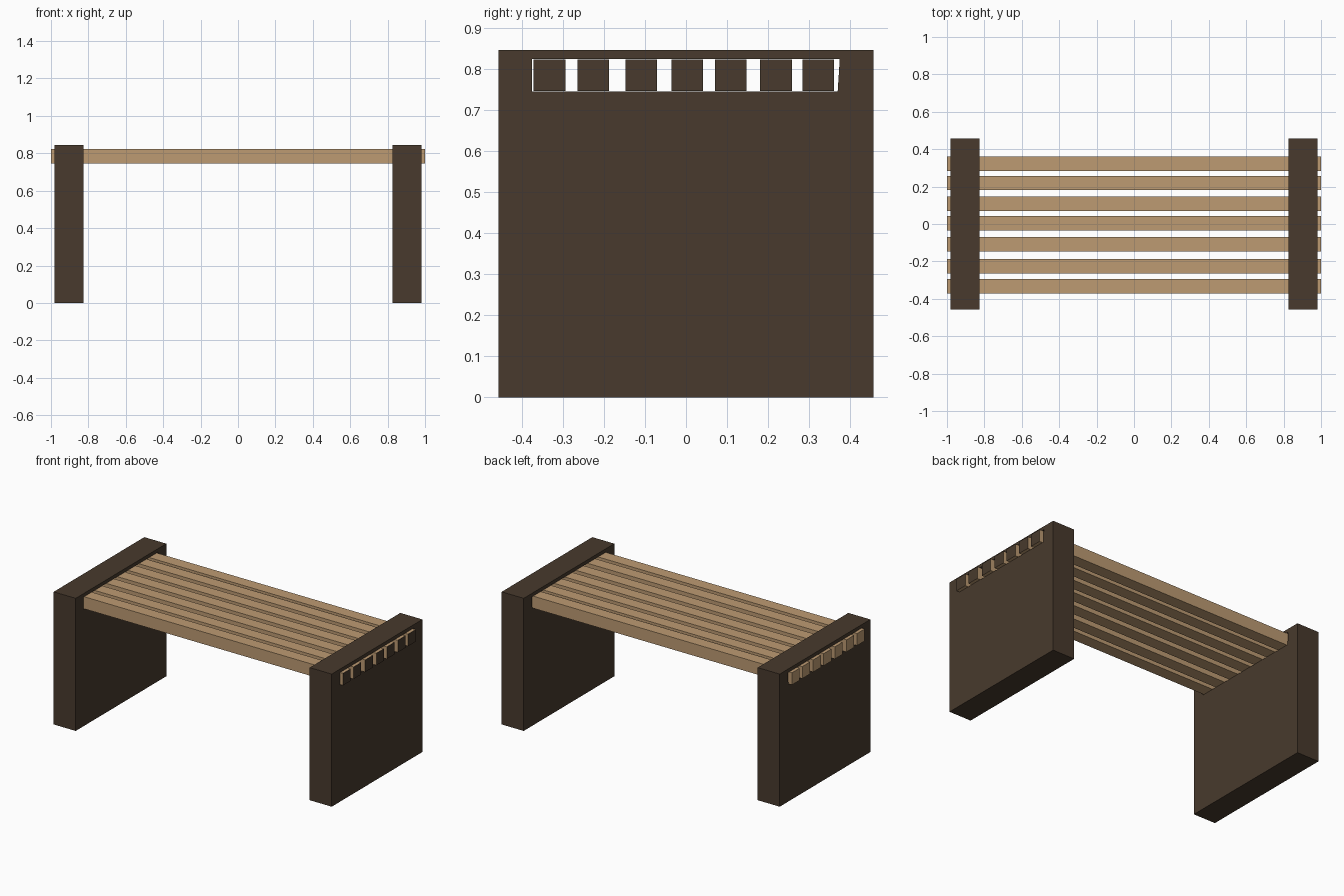
import bpy, bmesh
from mathutils import Vector

cube = bpy.data.objects.get("Cube")
if cube:
    bpy.data.objects.remove(cube, do_unlink=True)


def material(name, rgb):
    mat = bpy.data.materials.new(name)
    mat.use_nodes = True
    mat.diffuse_color = (*rgb, 1)
    mat.node_tree.nodes["Principled BSDF"].inputs["Base Color"].default_value = (*rgb, 1)
    return mat


dark_wood = material("dark brown wood", (0.065, 0.042, 0.026))
light_wood = material("light tan wood", (0.508, 0.328, 0.171))


def finish(bm, name, mats):
    bmesh.ops.recalc_face_normals(bm, faces=bm.faces)
    mesh = bpy.data.meshes.new(name)
    for mat in mats:
        mesh.materials.append(mat)
    # Second material covers the ends that face +x
    if len(mats) > 1:
        for face in bm.faces:
            face.material_index = int(face.normal.x > 0.5)
    bm.to_mesh(mesh)
    bm.free()
    obj = bpy.data.objects.new(name, mesh)
    bpy.context.collection.objects.link(obj)


# Side panels: a slotted outline extruded through the panel thickness
PANEL_IN, PANEL_OUT = 0.825, 0.98
OUTER = [(-0.456, 0), (0.456, 0), (0.456, 0.845), (-0.456, 0.845)]
SLOT = [(-0.375, 0.744), (0.369, 0.744), (0.374, 0.823), (-0.375, 0.823)]


def side_panel(name, x0, x1):
    bm = bmesh.new()
    rings = [[bm.verts.new((x0, y, z)) for y, z in ring] for ring in (OUTER, SLOT)]
    outer, slot = rings
    faces = []
    for i in range(4):
        j = (i + 1) % 4
        faces.append(bm.faces.new((outer[i], outer[j], slot[j], slot[i])))
    result = bmesh.ops.extrude_face_region(bm, geom=faces, use_keep_orig=True)
    moved = [g for g in result["geom"] if isinstance(g, bmesh.types.BMVert)]
    bmesh.ops.translate(bm, vec=Vector((x1 - x0, 0, 0)), verts=moved)
    finish(bm, name, [dark_wood])


side_panel("left_side_panel", PANEL_IN, PANEL_OUT)
side_panel("right_side_panel", -PANEL_IN, -PANEL_OUT)

# Seat slats: pass through both slots and stick out slightly
SLAT_CENTRES = [-0.332, -0.226, -0.109, 0.003, 0.109, 0.219, 0.322]
SLAT_SIZE = Vector((2, 0.077, 0.077))

for number, y in enumerate(SLAT_CENTRES, 1):
    bm = bmesh.new()
    bmesh.ops.create_cube(bm, size=1)
    bmesh.ops.scale(bm, vec=SLAT_SIZE, verts=bm.verts)
    bmesh.ops.translate(bm, vec=Vector((0, y, 0.784)), verts=bm.verts)
    finish(bm, f"seat_slat_{number}", [light_wood, dark_wood])
